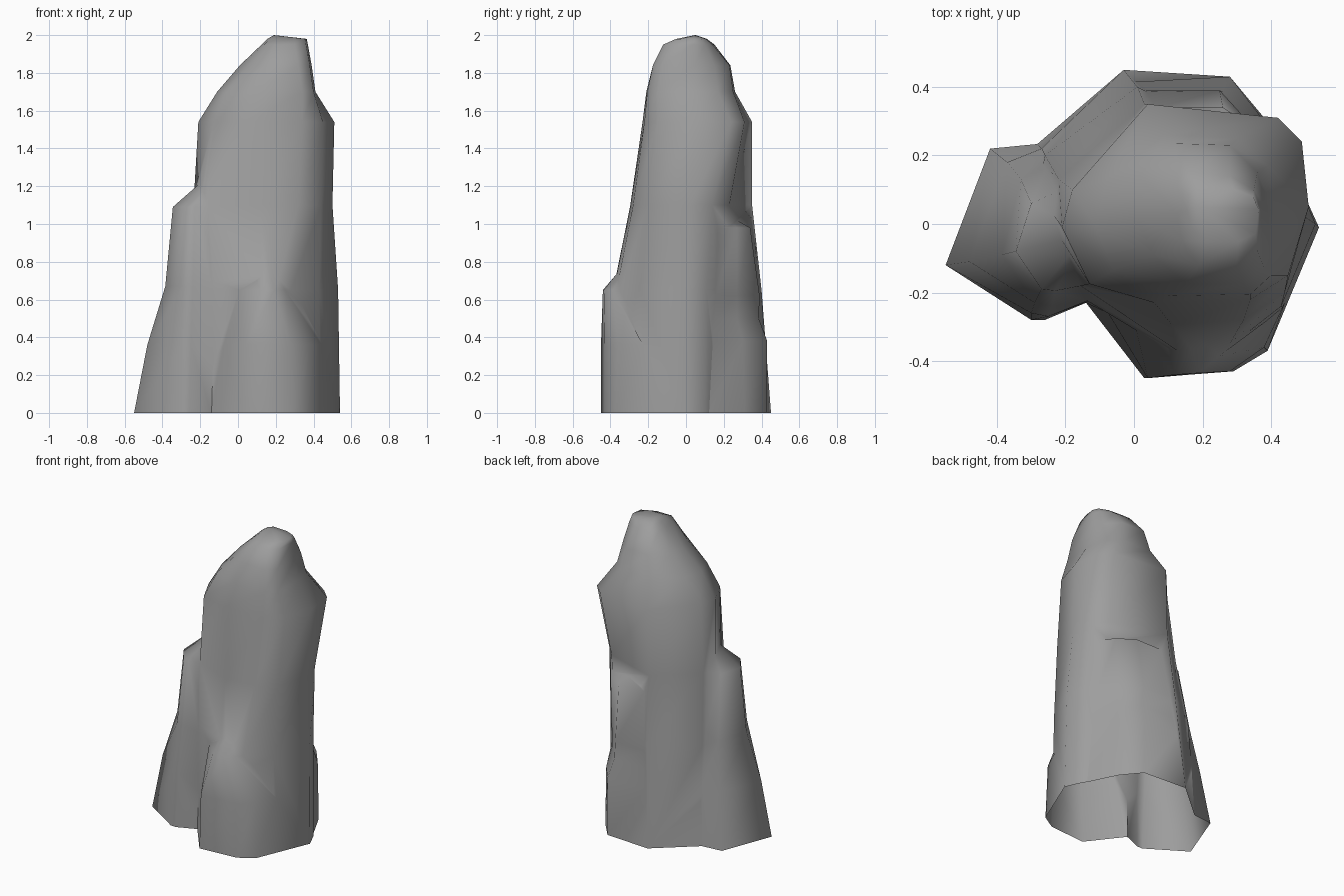
import bpy, bmesh, math


def loft(name, heights, rings, tip, skirt):
    """Skin matching outlines (counter-clockwise), closed to a tip, with a skirt below ground."""
    bm = bmesh.new()
    heights, rings = [-skirt] + heights, [rings[0]] + rings
    loops = [[bm.verts.new((x, y, z)) for x, y in r] for z, r in zip(heights, rings)]
    n = len(rings[0])
    bm.faces.new(loops[0][::-1])
    for lo, hi in zip(loops, loops[1:]):
        for i in range(n):
            j = (i + 1) % n
            bm.faces.new((lo[i], lo[j], hi[j], hi[i]))
    top = bm.verts.new(tip)
    for i in range(n):
        bm.faces.new((loops[-1][i], loops[-1][(i + 1) % n], top))
    bmesh.ops.recalc_face_normals(bm, faces=bm.faces)
    me = bpy.data.meshes.new(name)
    bm.to_mesh(me)
    bm.free()
    ob = bpy.data.objects.new(name, me)
    bpy.context.collection.objects.link(ob)
    return ob


# Main pillar: outlines start at the left and run round the front
core = [
    [(-.36, 0), (-.16, -.21), (.05, -.40), (.27, -.40), (.44, -.25),
     (.54, -.01), (.49, .10), (.38, .24), (-.03, .45), (-.28, .24)],
    [(-.30, 0), (-.16, -.21), (.13, -.385), (.28, -.35), (.43, -.24),
     (.53, 0), (.48, .11), (.38, .21), (.01, .40), (-.26, .20)],
    [(-.24, 0), (-.15, -.19), (.11, -.295), (.32, -.28), (.44, -.20),
     (.50, .02), (.47, .14), (.39, .23), (.03, .35), (-.22, .13)],
    [(-.21, -.01), (-.13, -.175), (.06, -.23), (.34, -.22), (.45, -.15),
     (.51, .05), (.49, .24), (.42, .31), (.04, .35), (-.18, .10)],
    [(-.11, -.01), (-.06, -.135), (.10, -.21), (.34, -.205), (.40, -.15),
     (.41, .04), (.39, .17), (.30, .25), (.09, .26), (-.08, .13)],
    [(.01, .02), (.055, -.09), (.15, -.175), (.32, -.175), (.38, -.13),
     (.39, .04), (.36, .15), (.28, .23), (.12, .235), (.02, .14)],
    [(.125, .03), (.14, -.05), (.19, -.12), (.30, -.12), (.36, -.08),
     (.37, .04), (.35, .10), (.28, .14), (.16, .15), (.13, .10)],
]
crown = [(.33 + (x - .33) * .85, .05 + (y - .05) * .6) for x, y in core[-1]]
rock = loft("rock_pillar", [0, .65, 1.1, 1.54, 1.70, 1.84, 1.95, 1.98], core + [crown],
            (.19, .05, 2.0), .05)

# Left buttress with the stepped shoulder
left = loft("left_buttress", [0, .36, .67, 1.09], [
    [(-.55, -.12), (-.30, -.28), (-.26, -.28), (-.14, -.23), (-.05, .1), (-.29, .238), (-.42, .22)],
    [(-.48, -.11), (-.30, -.26), (-.25, -.27), (-.13, -.225), (-.05, .1), (-.27, .22), (-.37, .18)],
    [(-.385, -.09), (-.29, -.23), (-.24, -.24), (-.12, -.22), (-.05, .1), (-.25, .18), (-.33, .13)],
    [(-.345, -.08), (-.27, -.19), (-.23, -.195), (-.10, -.17), (-.05, .05), (-.20, .12), (-.30, .06)],
], (-.14, -.03, 1.27), .06)

# Front foot
foot = loft("front_foot", [0, .36, .65], [
    [(-.14, -.22), (.03, -.45), (.29, -.43), (.39, -.37), (.46, -.22), (.15, -.1)],
    [(-.10, -.22), (.04, -.45), (.28, -.43), (.38, -.36), (.45, -.23), (.15, -.1)],
    [(-.02, -.28), (.12, -.44), (.19, -.435), (.25, -.385), (.32, -.30), (.15, -.1)],
], (.15, -.3, .82), .07)

# Back ledge
ledge = loft("back_ledge", [0, .38, .5, .62, .98], [
    [(.15, .1), (.38, .15), (.48, .12), (.38, .31), (.28, .43), (-.02, .44)],
    [(.15, .1), (.38, .15), (.46, .14), (.38, .30), (.28, .43), (0, .415)],
    [(.15, .1), (.38, .15), (.45, .13), (.36, .27), (.26, .385), (.01, .395)],
    [(.15, .1), (.38, .15), (.45, .13), (.36, .27), (.25, .39), (.01, .39)],
    [(.15, .1), (.38, .15), (.44, .17), (.37, .27), (.26, .34), (.05, .34)],
], (.2, .2, 1.06), .08)

# Fuse the parts into one rock
for part in (left, foot, ledge):
    mod = rock.modifiers.new(part.name, 'BOOLEAN')
    mod.operation, mod.solver, mod.object = 'UNION', 'EXACT', part
    bpy.ops.object.select_all(action='DESELECT')
    bpy.context.view_layer.objects.active = rock
    rock.select_set(True)
    bpy.ops.object.modifier_apply(modifier=mod.name)
    bpy.data.objects.remove(part, do_unlink=True)

# Trim at the ground, leaving the underside open
bm = bmesh.new()
bm.from_mesh(rock.data)
bmesh.ops.bisect_plane(bm, geom=bm.verts[:] + bm.edges[:] + bm.faces[:], dist=1e-5,
                       plane_co=(0, 0, 0), plane_no=(0, 0, 1), clear_inner=True)
bmesh.ops.remove_doubles(bm, verts=bm.verts[:], dist=.025)
bm.to_mesh(rock.data)
bm.free()
bpy.ops.object.shade_smooth_by_angle(angle=math.radians(80))

# Dark grey stone
stone = bpy.data.materials.new("stone")
stone.diffuse_color = (.34, .34, .34, 1)
rock.data.materials.clear()
rock.data.materials.append(stone)
for face in rock.data.polygons:
    face.material_index = 0
